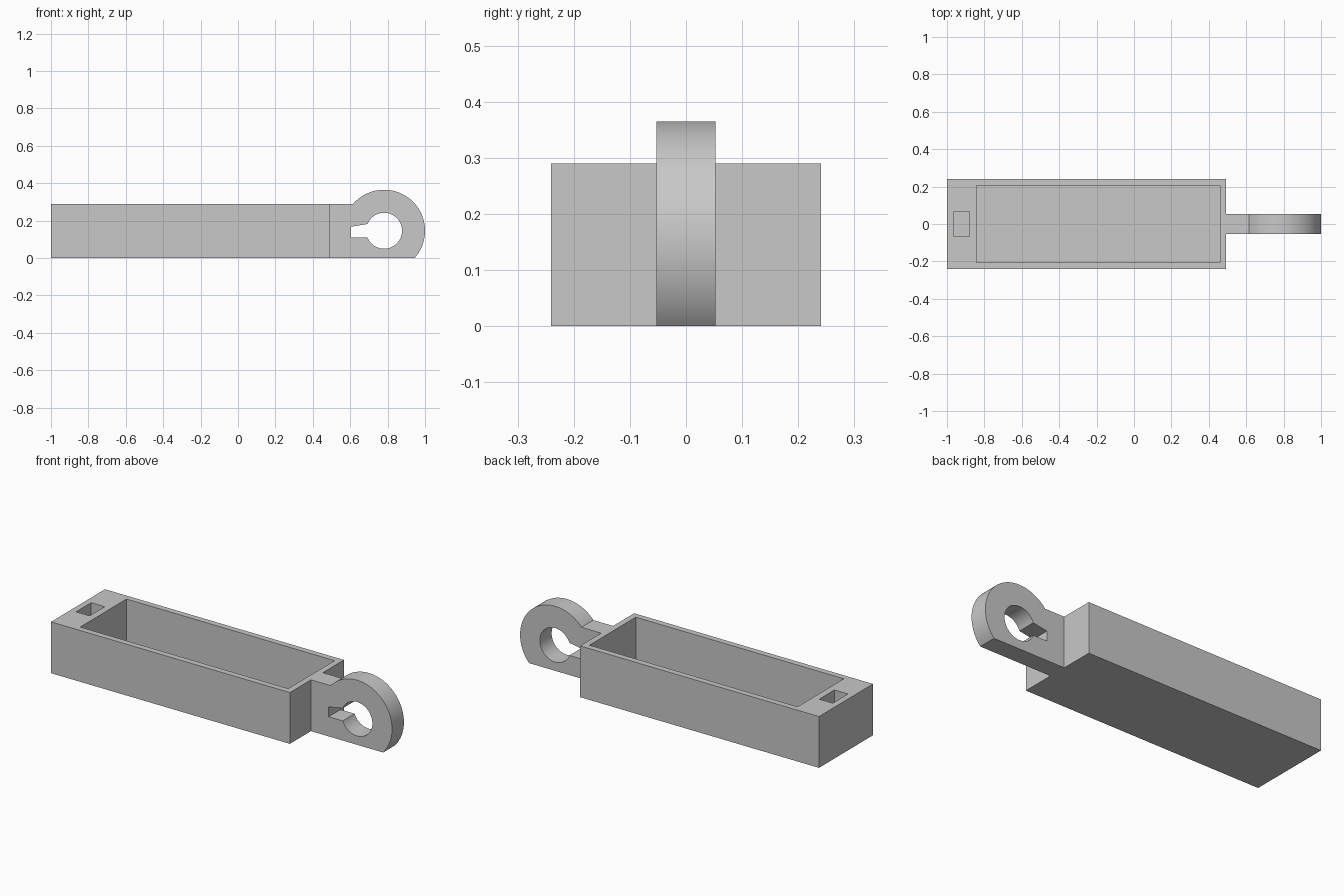
import bpy, bmesh, math

if "Cube" in bpy.data.objects:
    bpy.data.objects.remove(bpy.data.objects["Cube"])

grey = bpy.data.materials.new("plain grey")
grey.diffuse_color = (0.58, 0.58, 0.58, 1)
grey.use_nodes = True
grey.node_tree.nodes["Principled BSDF"].inputs["Base Color"].default_value = grey.diffuse_color


def box(name, x0, x1, half_y, z0, z1):
    """Axis-aligned box centred on y = 0."""
    bpy.ops.mesh.primitive_cube_add(size=1, location=((x0 + x1) / 2, 0, (z0 + z1) / 2))
    ob = bpy.context.object
    ob.name = name
    ob.scale = (x1 - x0, 2 * half_y, z1 - z0)
    bpy.ops.object.transform_apply(location=True, rotation=True, scale=True)
    ob.data.materials.append(grey)
    return ob


def arc(cx, cz, r, a0, a1, n):
    return [(cx + r * math.cos(a0 + (a1 - a0) * i / n),
             cz + r * math.sin(a0 + (a1 - a0) * i / n)) for i in range(n + 1)]


# Tray body with a large pocket and a small end slot
H, FLOOR = 0.29, 0.035
tray = box("tray_body", -1.0, 0.493, 0.241, 0, H)
for name, x0, x1, hy in (("pocket_cutter", -0.842, 0.459, 0.207),
                         ("slot_cutter", -0.965, -0.88, 0.068)):
    cutter = box(name, x0, x1, hy, FLOOR, H + 0.1)
    mod = tray.modifiers.new(name, 'BOOLEAN')
    mod.operation, mod.solver, mod.object = 'DIFFERENCE', 'EXACT', cutter
    bpy.context.view_layer.objects.active = tray
    bpy.ops.object.modifier_apply(modifier=name)
    bpy.data.objects.remove(cutter)

# Ring lug outline: flat arm, round eye cut off at the base
CX, CZ, R, HOLE = 0.781, 0.146, 0.219, 0.096
base_a = -math.asin(CZ / R)
top_a = math.pi - math.asin((H - CZ) / R)
outline = [(0.493, H), (0.493, 0)] + arc(CX, CZ, R, base_a, top_a, 64)

# Keyhole: round hole with a tapered slot towards the tray
hi, lo = math.asin(0.036 / HOLE), math.asin(0.035 / HOLE)
keyhole = [(0.604, 0.111), (0.604, 0.167)]
keyhole += arc(CX, CZ, HOLE, math.pi - hi, -math.pi + lo, 64)

curve = bpy.data.curves.new("ring_lug", 'CURVE')
curve.dimensions, curve.fill_mode, curve.extrude = '2D', 'BOTH', 0.053
for pts in (outline, keyhole):
    spline = curve.splines.new('POLY')
    spline.points.add(len(pts) - 1)
    for p, (x, z) in zip(spline.points, pts):
        p.co = (x, z, 0, 1)
    spline.use_cyclic_u = True
lug = bpy.data.objects.new("ring_lug", curve)
bpy.context.collection.objects.link(lug)
lug.rotation_euler.x = math.pi / 2
bpy.ops.object.select_all(action='DESELECT')
lug.select_set(True)
bpy.context.view_layer.objects.active = lug
bpy.ops.object.convert(target='MESH')
lug = bpy.context.object
bpy.ops.object.transform_apply(location=True, rotation=True, scale=True)

# Weld the caps to the rim and shade the round walls smoothly
bm = bmesh.new()
bm.from_mesh(lug.data)
bmesh.ops.remove_doubles(bm, verts=bm.verts, dist=1e-5)
bmesh.ops.recalc_face_normals(bm, faces=bm.faces)
bm.to_mesh(lug.data)
bm.free()
lug.data.materials.clear()
lug.data.materials.append(grey)
bpy.ops.object.shade_smooth_by_angle(angle=math.radians(30))
